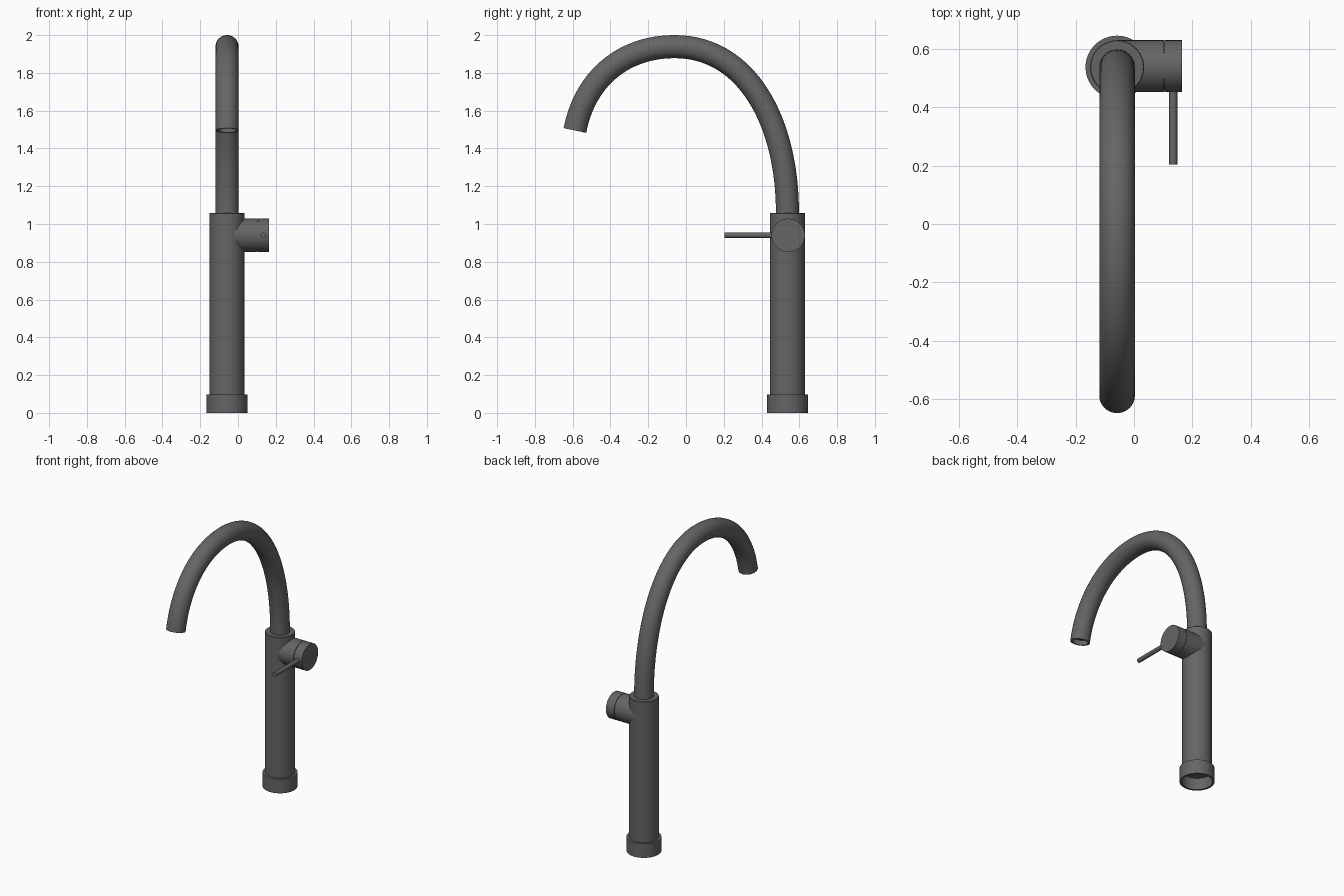
import bpy, bmesh, math
from mathutils import Vector
from mathutils.geometry import interpolate_bezier

if "Cube" in bpy.data.objects:
    bpy.data.objects.remove(bpy.data.objects["Cube"])

CX, CY = -0.058, 0.537     # axis of the column
HZ = 0.94                  # height of the handle axis
SEG = 64

# dark grey metal
dark = bpy.data.materials.new("dark_metal")
dark.diffuse_color = (0.13, 0.13, 0.13, 1)
dark.use_nodes = True
dark.node_tree.nodes["Principled BSDF"].inputs["Base Color"].default_value = dark.diffuse_color


def skin(name, rings):
    """Bridge a list of equal-length point rings and cap both ends."""
    bm = bmesh.new()
    loops = [[bm.verts.new(p) for p in ring] for ring in rings]
    for a, b in zip(loops, loops[1:]):
        for i in range(len(a)):
            j = (i + 1) % len(a)
            bm.faces.new((a[i], a[j], b[j], b[i]))
    bm.faces.new(loops[0][::-1])
    bm.faces.new(loops[-1])
    bmesh.ops.recalc_face_normals(bm, faces=bm.faces)
    mesh = bpy.data.meshes.new(name)
    bm.to_mesh(mesh)
    bm.free()
    mesh.materials.append(dark)
    obj = bpy.data.objects.new(name, mesh)
    bpy.context.collection.objects.link(obj)
    bpy.ops.object.select_all(action='DESELECT')
    obj.select_set(True)
    bpy.context.view_layer.objects.active = obj
    bpy.ops.object.shade_smooth_by_angle(angle=math.radians(35))
    return obj


def ring(center, axis, radius, seg=SEG):
    """Circle around an axis."""
    rot = Vector((0, 0, 1)).rotation_difference(Vector(axis)).to_matrix()
    return [Vector(center) + rot @ Vector((radius * math.cos(t), radius * math.sin(t), 0))
            for t in (2 * math.pi * i / seg for i in range(seg))]


def lathe(name, origin, axis, profile, seg=SEG):
    """Turn (radius, distance along axis) pairs into a solid."""
    o, a = Vector(origin), Vector(axis)
    return skin(name, [ring(o + a * d, axis, r, seg) for r, d in profile])


# base collar, open underneath
lathe("base_collar", (CX, CY, 0), (0, 0, 1),
      [(0.095, 0.08), (0.095, 0), (0.108, 0), (0.108, 0.097), (0.08, 0.097)])

# column
lathe("column", (CX, CY, 0), (0, 0, 1),
      [(0.0925, 0.085), (0.0925, 1.056), (0.09, 1.059)])

# handle barrel with a fine groove before the turning cap
lathe("handle_barrel", (CX, CY + 0.004, HZ), (1, 0, 0),
      [(0.0885, 0), (0.0885, 0.160), (0.084, 0.160), (0.084, 0.165)])
lathe("handle_cap", (CX, CY + 0.004, HZ), (1, 0, 0),
      [(0.0885, 0.163), (0.0885, 0.223)])

# lever
lathe("lever", (0.134, CY, HZ), (0, -1, 0),
      [(0.0145, 0), (0.0145, 0.333)], 24)

# spout path: straight root, rising arc, falling arc
P = lambda y, z: Vector((CX, y, z))
path = [P(CY, 1.0)]
path += interpolate_bezier(P(CY, 1.06), P(CY, 1.54), P(0.325, 1.939), P(-0.06, 1.939), 33)
path += interpolate_bezier(P(-0.06, 1.939), P(-0.35, 1.939), P(-0.54, 1.75), P(-0.588, 1.495), 25)[1:]

# swept tube, rings kept in the plane across the path
rings = []
X = Vector((1, 0, 0))


def tube_ring(center, tangent, r, seg=40):
    n = X.cross(tangent).normalized()
    return [center + r * (math.cos(t) * X + math.sin(t) * n)
            for t in (2 * math.pi * i / seg for i in range(seg))]


for i, p in enumerate(path):
    tangent = (path[min(i + 1, len(path) - 1)] - path[max(i - 1, 0)]).normalized()
    rings.append(tube_ring(p, tangent, 0.061))

# recessed outlet at the tip
rings.append(tube_ring(path[-1], tangent, 0.05))
rings.append(tube_ring(path[-1] - tangent * 0.03, tangent, 0.05))
skin("spout", rings)
